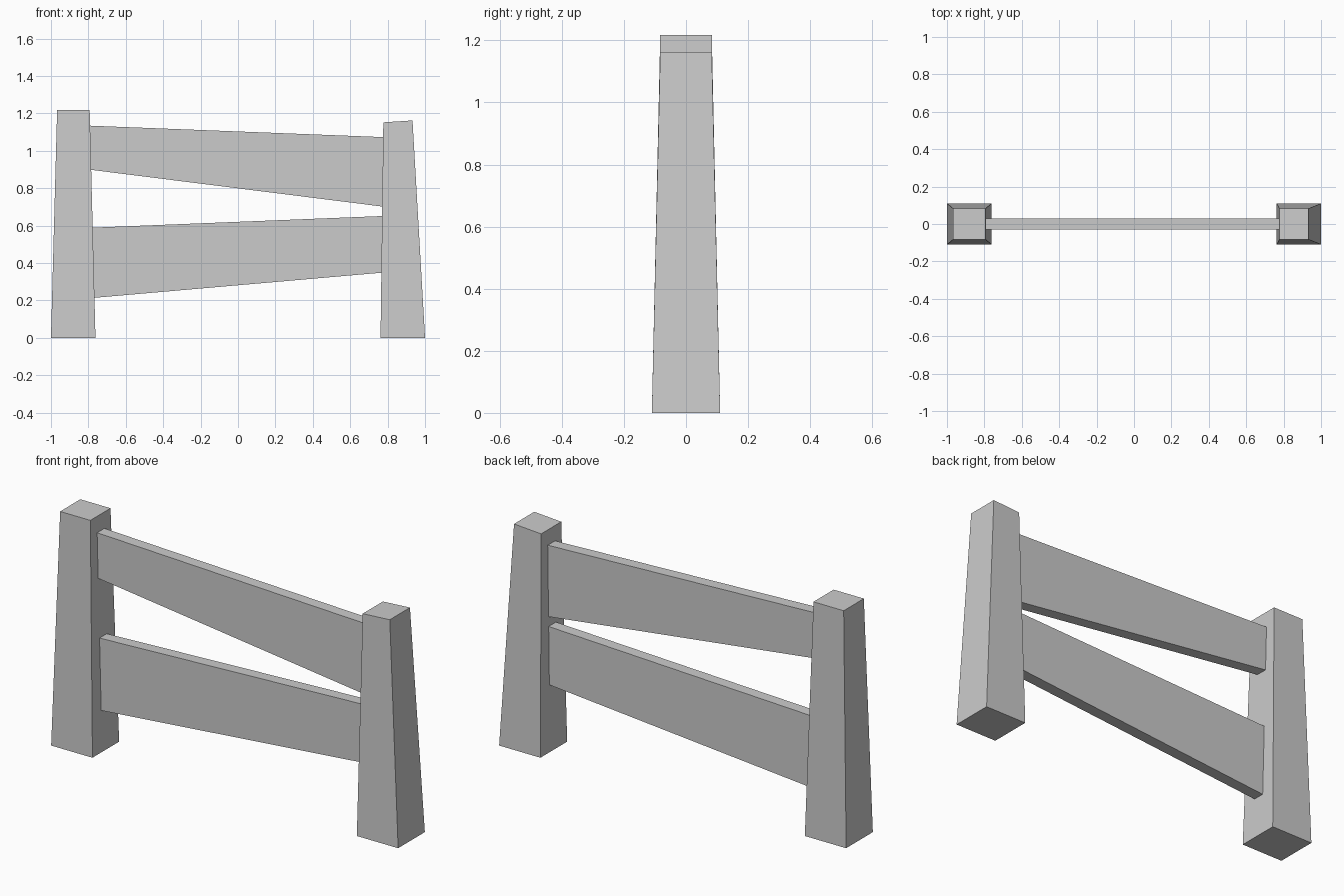
import bpy
import bmesh

if "Cube" in bpy.data.objects:
    bpy.data.objects.remove(bpy.data.objects["Cube"])


def prism(name, outline, half_depths):
    """Solid from an x/z outline, mirrored front to back with a half depth per corner."""
    bm = bmesh.new()
    front = [bm.verts.new((x, -d, z)) for (x, z), d in zip(outline, half_depths)]
    back = [bm.verts.new((x, d, z)) for (x, z), d in zip(outline, half_depths)]
    bm.faces.new(front)
    bm.faces.new(back[::-1])
    n = len(outline)
    for i in range(n):
        j = (i + 1) % n
        bm.faces.new((front[i], back[i], back[j], front[j]))
    bmesh.ops.recalc_face_normals(bm, faces=bm.faces)
    mesh = bpy.data.meshes.new(name)
    bm.to_mesh(mesh)
    bm.free()
    obj = bpy.data.objects.new(name, mesh)
    bpy.context.collection.objects.link(obj)


# Tapered posts: bottom left, bottom right, top right, top left
left_post = [(-1.0, 0), (-0.762, 0), (-0.793, 1.218), (-0.967, 1.218)]
right_post = [(0.762, 0), (1.0, 0), (0.933, 1.162), (0.777, 1.152)]
post_depths = (0.11, 0.11, 0.083, 0.083)
prism("left_post", left_post, post_depths)
prism("right_post", right_post, post_depths)


def left_end(z):
    return (-0.762 - 0.031 * z / 1.218, z)


def right_end(z):
    return (0.762 + 0.015 * z / 1.152, z)


# Uneven rails meeting the inner post faces: left bottom/top, right bottom/top heights
for name, lb, lt, rb, rt in (("upper_rail", 0.898, 1.134, 0.702, 1.073),
                             ("lower_rail", 0.214, 0.589, 0.348, 0.651)):
    prism(name, [left_end(lb), right_end(rb), right_end(rt), left_end(lt)], [0.03] * 4)
